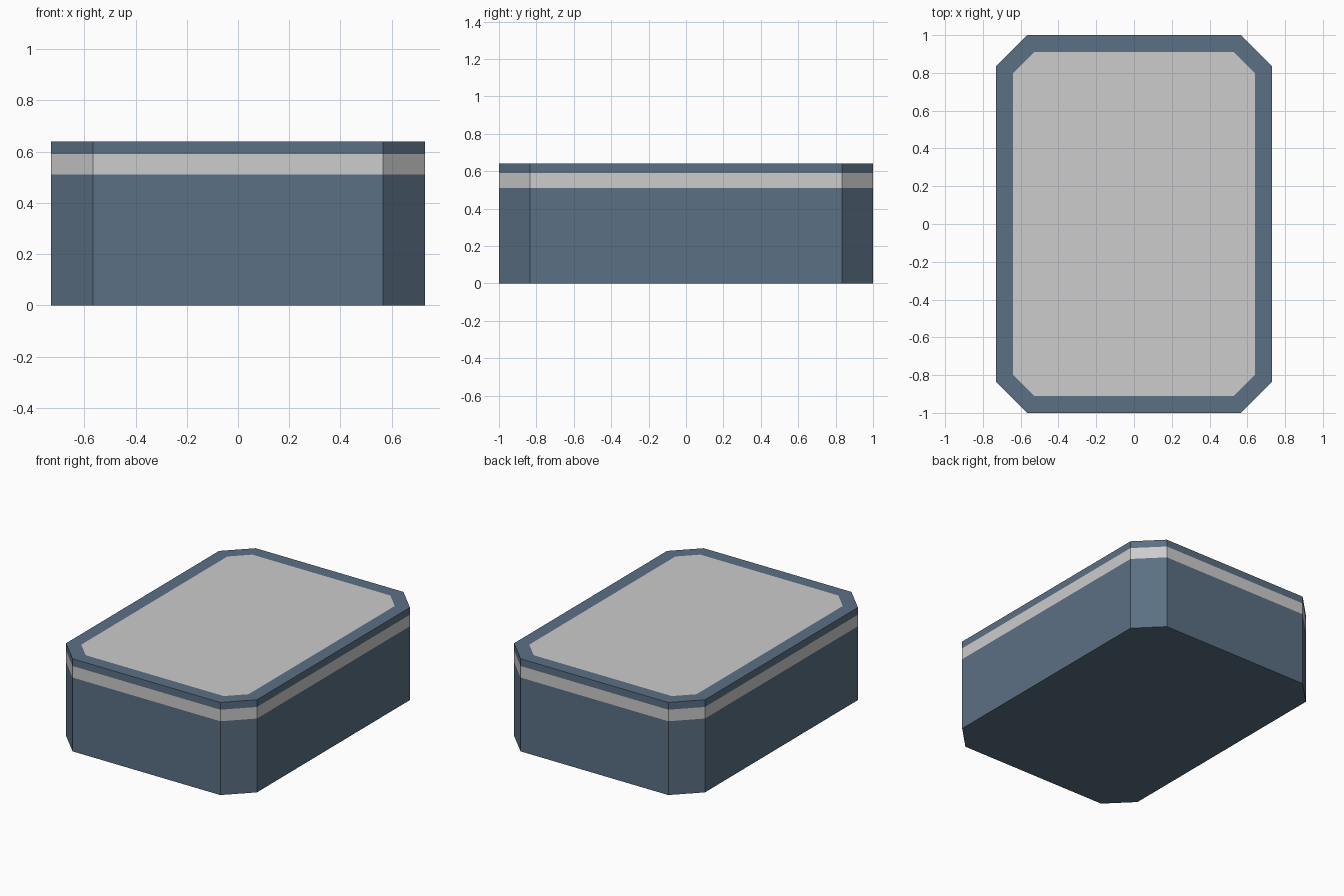
import bpy, bmesh

if "Cube" in bpy.data.objects:
    bpy.data.objects.remove(bpy.data.objects["Cube"])

# Overall sizes: half width, half depth, corner chamfer
HX, HY, CUT = 0.73, 1.0, 0.165
LEVELS = [0.0, 0.51, 0.59, 0.64]   # base, band bottom, band top, lid top
RIM = 0.09


def material(name, rgb):
    m = bpy.data.materials.new(name)
    m.diffuse_color = (*rgb, 1.0)
    m.use_nodes = True
    m.node_tree.nodes["Principled BSDF"].inputs["Base Color"].default_value = m.diffuse_color
    return m


def octagon(z):
    a, b = HX - CUT, HY - CUT
    return [(-a, -HY, z), (a, -HY, z), (HX, -b, z), (HX, b, z),
            (a, HY, z), (-a, HY, z), (-HX, b, z), (-HX, -b, z)]


bm = bmesh.new()

# Chamfered box walls, one ring of faces per level; the middle ring is the pale band
rings = [[bm.verts.new(p) for p in octagon(z)] for z in LEVELS]
for level, (lo, hi) in enumerate(zip(rings, rings[1:])):
    for i in range(8):
        j = (i + 1) % 8
        f = bm.faces.new((lo[i], lo[j], hi[j], hi[i]))
        f.material_index = 1 if level == 1 else 0

# Bottom, and top with a blue rim around a pale panel
bm.faces.new(rings[0][::-1])
top = bm.faces.new(rings[-1])
bm.normal_update()
bmesh.ops.inset_region(bm, faces=[top], thickness=RIM, use_even_offset=True)
top.material_index = 1

mesh = bpy.data.meshes.new("chamfered_box")
bm.to_mesh(mesh)
bm.free()
mesh.materials.append(material("slate blue", (0.105, 0.162, 0.231)))
mesh.materials.append(material("pale grey", (0.604, 0.604, 0.604)))
box = bpy.data.objects.new("chamfered_box", mesh)
bpy.context.collection.objects.link(box)
